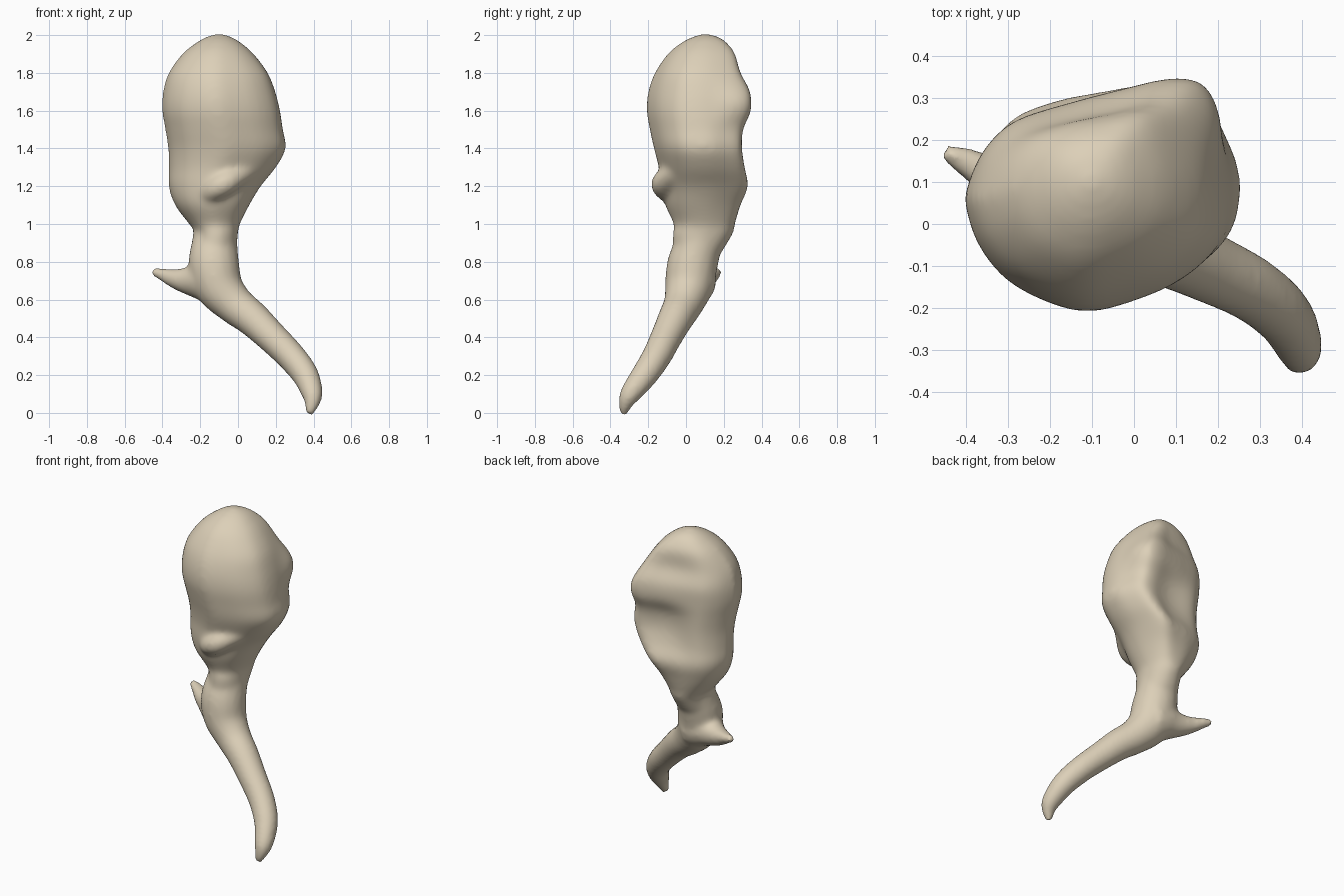
import bpy, bmesh, math

if "Cube" in bpy.data.objects:
    bpy.data.objects.remove(bpy.data.objects["Cube"])


def catmull(rows, steps):
    """Smooth interpolation through rows of numbers."""
    out = []
    for i in range(len(rows) - 1):
        a, b = rows[max(i - 1, 0)], rows[i]
        c, d = rows[i + 1], rows[min(i + 2, len(rows) - 1)]
        for s in range(steps):
            t = s / steps
            out.append([0.5 * (2*q + (r - p)*t + (2*p - 5*q + 4*r - u)*t*t
                               + (3*q - p - 3*r + u)*t**3)
                        for p, q, r, u in zip(a, b, c, d)])
    out.append(list(rows[-1]))
    return out


def ramp(v, lo, hi):
    t = min(max((v - lo) / (hi - lo), 0), 1)
    return t*t*(3 - 2*t)


def tube(name, pts):
    """Round tube through (x, y, z, radius) points."""
    cu = bpy.data.curves.new(name, 'CURVE')
    cu.dimensions = '3D'
    cu.bevel_depth = 1.0
    cu.bevel_resolution = 6
    cu.use_fill_caps = True
    path = catmull(pts, 5)
    sp = cu.splines.new('POLY')
    sp.points.add(len(path) - 1)
    for p, (x, y, z, r) in zip(sp.points, path):
        p.co = (x, y, z, 1)
        p.radius = r
    ob = bpy.data.objects.new(name, cu)
    bpy.context.collection.objects.link(ob)
    return ob


# Head: one lopsided outline fitted to the width and depth at each level
outline = [(-.40, .07), (-.36, .17), (-.28, .25), (-.14, .295), (0, .33), (.1, .355),
           (.17, .335), (.215, .24), (.245, .1), (.225, -.03), (.13, -.125), (0, -.18),
           (-.1, -.2), (-.2, -.175), (-.3, -.12), (-.37, -.03)]
shape = [((x + .0775) / .3225, (y - .0775) / .2775) for x, y in outline]
# z, x min, x max, y min, y max, lopsidedness, groove depth at the back
levels = [(.85, -.24, -.01, -.07, .19, 0, 0), (.95, -.225, 0, -.07, .25, 0, 0),
          (1.0, -.26, .01, -.065, .265, .2, 0), (1.1, -.335, .06, -.11, .30, .5, 0),
          (1.2, -.369, .12, -.13, .34, .8, .005), (1.3, -.369, .20, -.145, .342, 1, .03),
          (1.4, -.372, .252, -.17, .345, 1, .048), (1.5, -.387, .237, -.192, .345, 1, .042),
          (1.6, -.404, .222, -.208, .346, 1, .002), (1.7, -.399, .197, -.2, .342, 1, .002),
          (1.8, -.369, .157, -.165, .30, 1, .01), (1.9, -.297, .083, -.097, .268, .7, 0),
          (1.96, -.222, .015, -.025, .222, .5, 0), (1.99, -.168, -.035, .035, .175, .3, 0),
          (2.005, -.12, -.08, .08, .12, 0, 0)]
bm = bmesh.new()
rings = []
for z, x0, x1, y0, y1, w, g in catmull(levels, 4):
    ring = []
    for sx, sy in shape:
        a = math.atan2(sy, sx)
        ring.append((w*sx + (1 - w)*math.cos(a), w*sy + (1 - w)*math.sin(a)))
    vs = []
    for u, v in catmull(ring + ring[:1], 3)[:-1]:
        x = (x0 + x1)/2 + u*(x1 - x0)/2
        y = (y0 + y1)/2 + v*(y1 - y0)/2
        y -= g * ramp(x, -.28, -.02) * ramp(v, 0, .8)              # groove
        x += .03 * math.exp(-((z - 1.65)/.09)**2) * ramp(u, .2, .7) * ramp(v, .2, .8)  # knob
        vs.append(bm.verts.new((x, y, z)))
    rings.append(vs)
n = len(rings[0])
for a, b in zip(rings, rings[1:]):
    for i in range(n):
        bm.faces.new((a[i], a[(i+1) % n], b[(i+1) % n], b[i]))
bm.faces.new(rings[0])
bm.faces.new(rings[-1])
bmesh.ops.recalc_face_normals(bm, faces=bm.faces)
me = bpy.data.meshes.new("bone")
bm.to_mesh(me)
bm.free()
head = bpy.data.objects.new("bone", me)
bpy.context.collection.objects.link(head)

# Neck running into the long curved handle
handle = tube("handle", [
    (-.12, .09, 1.05, .11), (-.122, .075, .92, .12), (-.128, .035, .79, .135),
    (-.10, .015, .67, .128), (-.02, -.015, .575, .106), (.075, -.055, .5, .095),
    (.18, -.105, .4, .085), (.28, -.155, .3, .079), (.357, -.22, .2, .072),
    (.393, -.295, .1, .057), (.39, -.323, .04, .038), (.375, -.33, -.008, .022)])

# Short side spike with a broad base
spike = tube("spike", [(-.10, .03, .69, .13), (-.19, .055, .70, .11),
                       (-.27, .085, .70, .075), (-.34, .115, .712, .052),
                       (-.40, .148, .733, .036), (-.453, .174, .748, .022)])

# Low ridge on the front of the neck
ridge = tube("ridge", [(-.2, -.02, 1.13, .05), (-.13, -.10, 1.18, .063),
                       (-.07, -.12, 1.215, .065), (-.01, -.085, 1.25, .06),
                       (.05, -.03, 1.29, .06)])

# Fuse all parts into one smooth surface
for o in bpy.context.selected_objects:
    o.select_set(False)
for o in (handle, spike, ridge):
    o.select_set(True)
bpy.context.view_layer.objects.active = handle
bpy.ops.object.convert(target='MESH')
head.select_set(True)
bpy.context.view_layer.objects.active = head
bpy.ops.object.join()
rm = head.modifiers.new("fuse", 'REMESH')
rm.mode = 'VOXEL'
rm.voxel_size = 0.012
rm.use_smooth_shade = True
sm = head.modifiers.new("soften", 'SMOOTH')
sm.factor = 0.5
sm.iterations = 22

# Bone colour
mat = bpy.data.materials.new("bone_colour")
mat.diffuse_color = (.72, .63, .48, 1)
mat.use_nodes = True
mat.node_tree.nodes["Principled BSDF"].inputs["Base Color"].default_value = mat.diffuse_color
head.data.materials.clear()
head.data.materials.append(mat)
